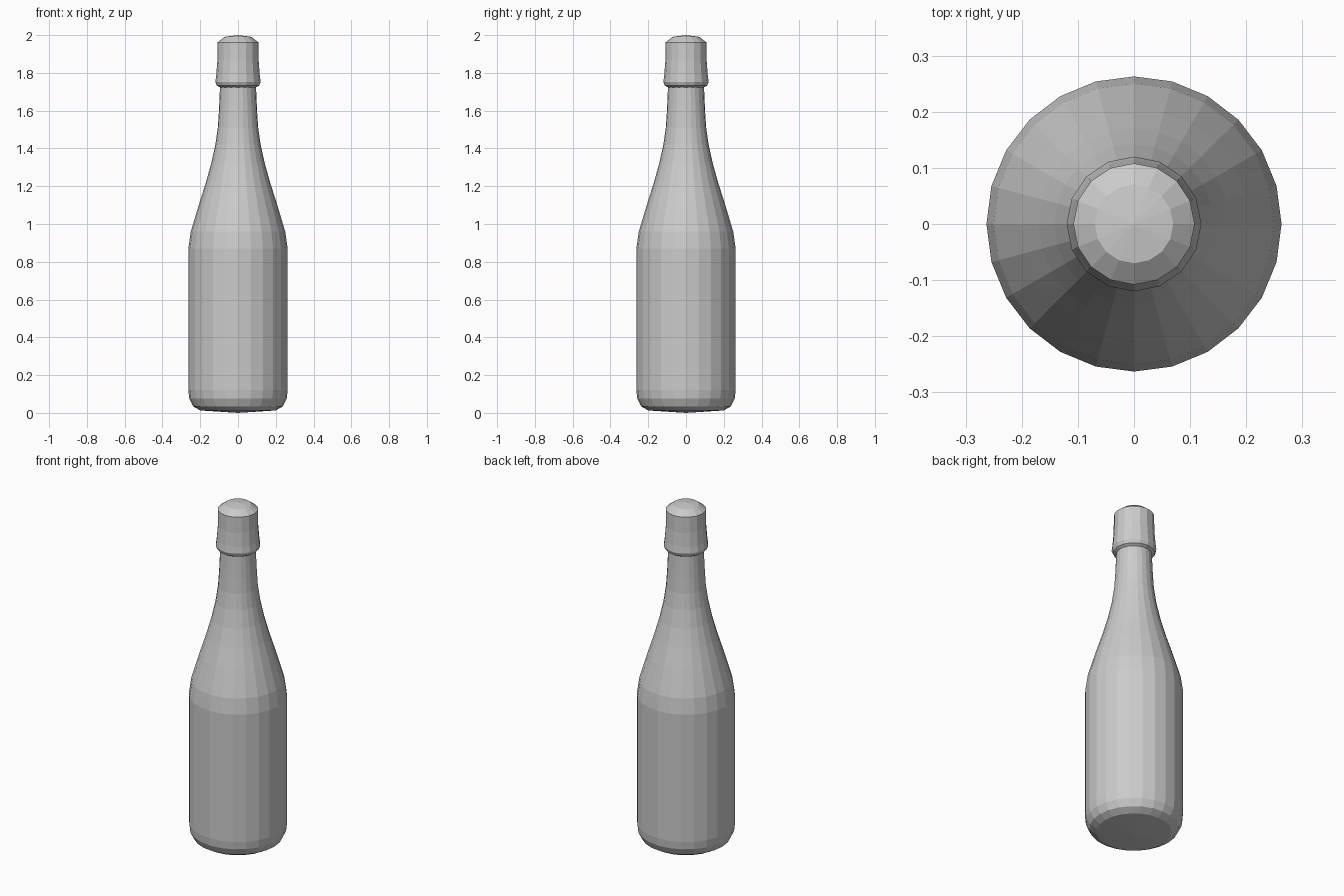
import bpy, bmesh, math

if "Cube" in bpy.data.objects:
    bpy.data.objects.remove(bpy.data.objects["Cube"])


def lathe(name, profile, sides):
    """Revolve (radius, z) points around z; zero radius closes to a pole."""
    bm = bmesh.new()
    rings = []
    for r, z in profile:
        if r == 0:
            rings.append([bm.verts.new((0, 0, z))] * sides)
        else:
            rings.append([bm.verts.new((r * math.cos(2 * math.pi * i / sides),
                                        r * math.sin(2 * math.pi * i / sides), z))
                          for i in range(sides)])
    for a, b in zip(rings, rings[1:]):
        for i in range(sides):
            j = (i + 1) % sides
            corners = [a[i], a[j], b[j], b[i]]
            bm.faces.new(list(dict.fromkeys(corners)))
    bmesh.ops.recalc_face_normals(bm, faces=bm.faces)
    mesh = bpy.data.meshes.new(name)
    bm.to_mesh(mesh)
    bm.free()
    obj = bpy.data.objects.new(name, mesh)
    bpy.context.collection.objects.link(obj)
    return obj


# Bottle: slightly domed base, straight body, sloping shoulder, slim neck
lathe("bottle_body", [
    (0, 0.0), (0.20, 0.013), (0.238, 0.035), (0.258, 0.075), (0.263, 0.12),
    (0.263, 0.87), (0.25, 0.96), (0.205, 1.11), (0.17, 1.22), (0.142, 1.32),
    (0.12, 1.42), (0.107, 1.51), (0.101, 1.60), (0.095, 1.735)], 24)

# Flared foil cap with a shallow domed top
lathe("foil_cap", [
    (0.093, 1.722), (0.112, 1.733), (0.12, 1.752), (0.115, 1.79),
    (0.109, 1.87), (0.108, 1.962), (0.07, 1.991), (0, 2.0)], 16)
